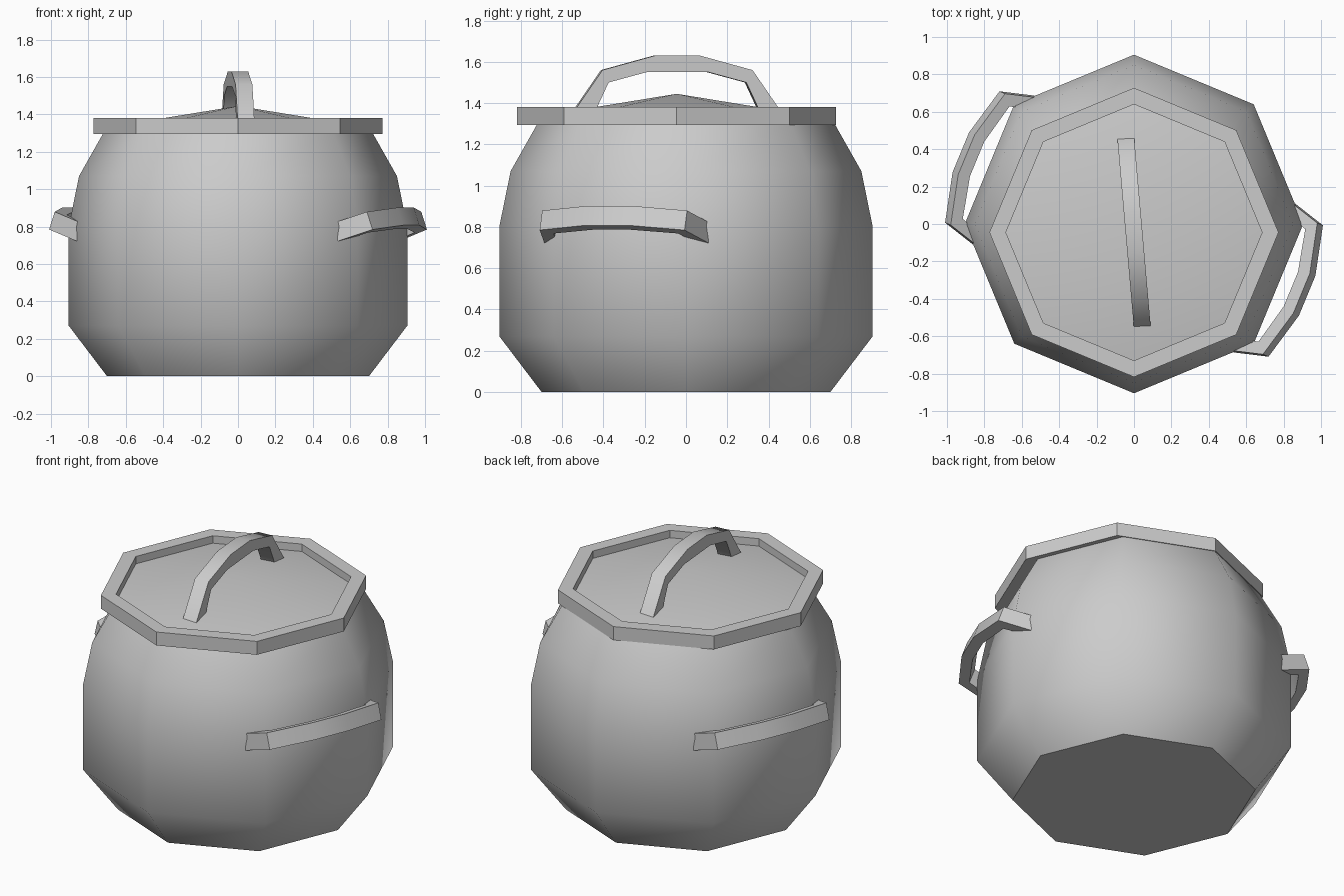
import bpy
import bmesh
import math
from mathutils import Matrix, Vector

if "Cube" in bpy.data.objects:
    bpy.data.objects.remove(bpy.data.objects["Cube"], do_unlink=True)

SIDES = 8

metal = bpy.data.materials.new("grey metal")
metal.use_nodes = True
GREY = (0.6, 0.6, 0.6, 1)
metal.diffuse_color = GREY
metal.node_tree.nodes["Principled BSDF"].inputs["Base Color"].default_value = GREY


def finish(name, bm, angle):
    """Turn a bmesh into a shaded object."""
    bmesh.ops.recalc_face_normals(bm, faces=bm.faces)
    mesh = bpy.data.meshes.new(name)
    bm.to_mesh(mesh)
    bm.free()
    mesh.materials.append(metal)
    obj = bpy.data.objects.new(name, mesh)
    bpy.context.collection.objects.link(obj)
    bpy.ops.object.select_all(action='DESELECT')
    obj.select_set(True)
    bpy.context.view_layer.objects.active = obj
    bpy.ops.object.shade_smooth_by_angle(angle=math.radians(angle))
    return obj


def lathe(name, profile, angle, y=0):
    """Eight-sided solid from (radius, height) points; end radii of 0 become tips."""
    bm = bmesh.new()
    rings = []
    for r, z in profile:
        if r == 0:
            rings.append([bm.verts.new((0, y, z))] * SIDES)
        else:
            steps = [2 * math.pi * i / SIDES for i in range(SIDES)]
            rings.append([bm.verts.new((r * math.cos(a), y + r * math.sin(a), z)) for a in steps])
    for low, high in zip(rings, rings[1:]):
        for i in range(SIDES):
            j = (i + 1) % SIDES
            quad = dict.fromkeys((low[i], low[j], high[j], high[i]))
            bm.faces.new(list(quad))
    for ring, r in ((rings[0], profile[0][0]), (rings[-1], profile[-1][0])):
        if r:
            bm.faces.new(ring)
    return finish(name, bm, angle)


def arch(name, outer, inner, width, matrix):
    """Mirrored flat arch in the local XZ plane, given thickness along local Y."""
    def full(half):
        return half + [(-u, v) for u, v in reversed(half)]
    bm = bmesh.new()
    loops = []
    for u_v_pair in zip(full(outer), full(inner)):
        (a, b), (c, d) = u_v_pair
        h = width / 2
        corners = ((a, -h, b), (a, h, b), (c, h, d), (c, -h, d))
        loops.append([bm.verts.new(matrix @ Vector(p)) for p in corners])
    for one, two in zip(loops, loops[1:]):
        for i in range(4):
            j = (i + 1) % 4
            bm.faces.new((one[i], one[j], two[j], two[i]))
    bm.faces.new(loops[0])
    bm.faces.new(loops[-1])
    return finish(name, bm, 50)


# Rounded pot body
lathe("pot_body", [(0.70, 0), (0.905, 0.27), (0.905, 0.80), (0.85, 1.07), (0.72, 1.30)], 50)

# Lid with raised rim and shallow cone
lathe("lid", [(0, 1.295), (0.773, 1.295), (0.773, 1.38), (0.685, 1.38),
              (0.685, 1.333), (0, 1.445)], 30, y=-0.045)

# Lid handle, turned slightly off the front-back axis
turn = Matrix.Translation((0, -0.045, 1.38)) @ Matrix.Rotation(math.radians(95), 4, 'Z')
arch("lid_handle",
     [(0.51, -0.03), (0.365, 0.18), (0.11, 0.25)],
     [(0.405, -0.03), (0.335, 0.12), (0.15, 0.17)], 0.09, turn)

# Side handles, tilted upward and set on opposite faces
for name, heading in (("left_handle", -22.5), ("right_handle", 157.5)):
    tilt = math.radians(19)
    spin = Matrix.Rotation(math.radians(heading), 4, 'Z')
    out = Vector((math.cos(tilt), 0, math.sin(tilt)))
    side = Vector((0, 1, 0))
    up = Vector((-math.sin(tilt), 0, math.cos(tilt)))
    frame = Matrix((side, up, out)).transposed().to_4x4()
    base = Matrix.Translation((0.74, 0, 0.77))
    arch(name,
         [(0.43, 0), (0.38, 0.19), (0.115, 0.26)],
         [(0.37, 0), (0.325, 0.14), (0.10, 0.195)], 0.10, spin @ base @ frame)
